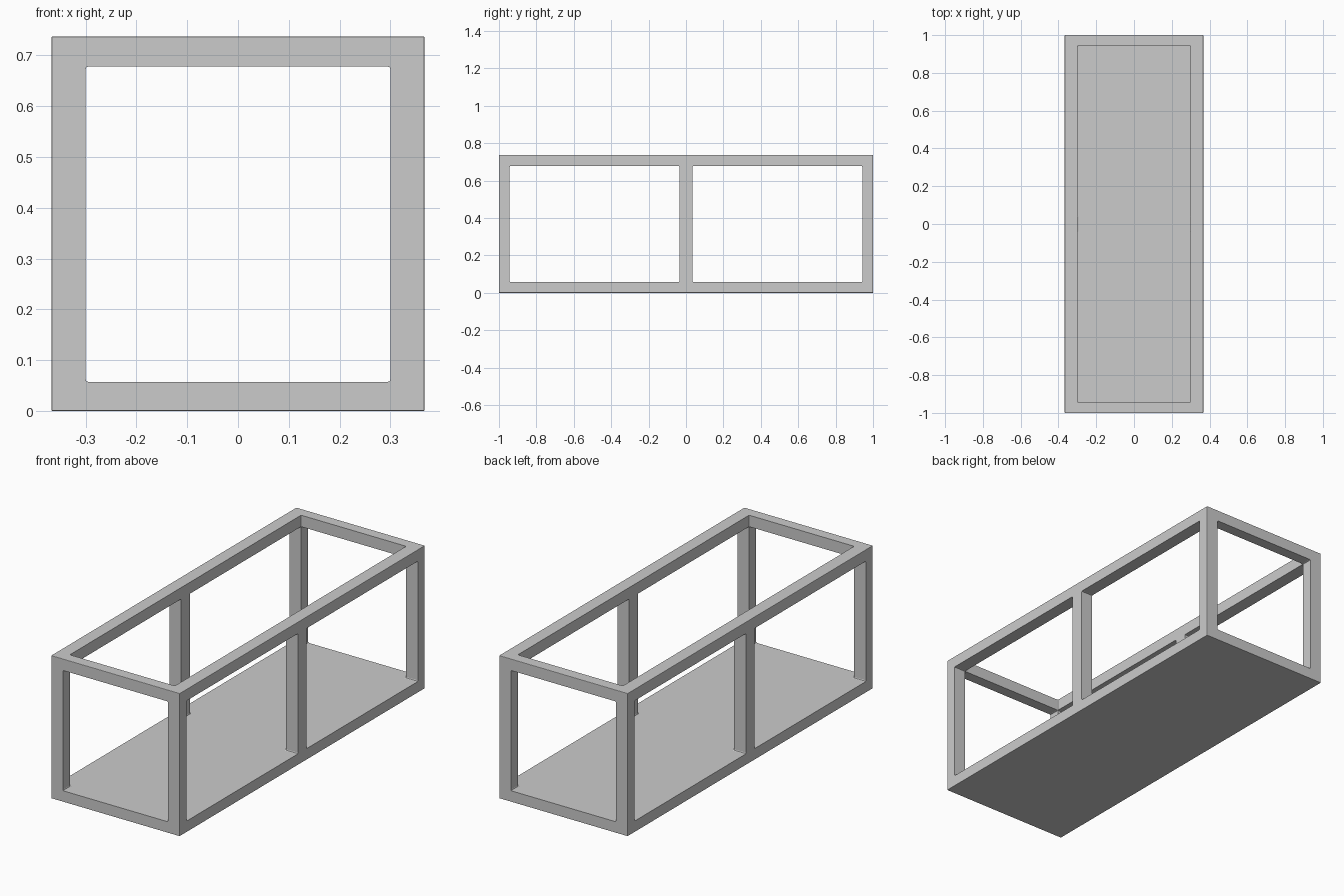
import bpy, bmesh
from mathutils import Vector

if "Cube" in bpy.data.objects:
    bpy.data.objects.remove(bpy.data.objects["Cube"])

X, Y, Z = 0.367, 1.0, 0.737            # outer half width, half length, height
IX, IY, Z0, Z1 = 0.30, 0.943, 0.057, 0.678  # opening limits
MID = 0.035                            # half width of the middle posts


def box(name, lo, hi, axis=None, radius=0.0):
    """Box between two corners; rounds edges along one axis, or all edges."""
    lo, hi = Vector(lo), Vector(hi)
    bm = bmesh.new()
    bmesh.ops.create_cube(bm, size=1)
    for v in bm.verts:
        v.co = Vector([(lo[i] + hi[i]) / 2 + v.co[i] * (hi[i] - lo[i]) for i in range(3)])
    edges = [e for e in bm.edges if axis is None or
             abs((e.verts[0].co - e.verts[1].co).normalized()[axis]) > 0.9]
    if radius:
        bmesh.ops.bevel(bm, geom=edges, offset=radius, segments=2,
                        profile=0.5, affect='EDGES')
    mesh = bpy.data.meshes.new(name)
    bm.to_mesh(mesh)
    bm.free()
    ob = bpy.data.objects.new(name, mesh)
    bpy.context.collection.objects.link(ob)
    return ob


# Solid block that becomes the frame with its floor
frame = box("frame", (-X, -Y, 0), (X, Y, Z), None, 0.002)

# Openings: end to end, two bays side to side, and the open top
R = 0.006
cutters = [
    box("end_opening", (-IX, -1.2, Z0), (IX, 1.2, Z1), 1, R),
    box("top_opening", (-IX, -IY, Z0 + 0.2), (IX, IY, 1.0), 2, R),
    box("front_bay", (-0.6, -IY, Z0), (0.6, -MID, Z1), 0, R),
    box("back_bay", (-0.6, MID, Z0), (0.6, IY, Z1), 0, R),
]
bpy.context.view_layer.objects.active = frame
for c in cutters:
    c.hide_render = True
    m = frame.modifiers.new(c.name, 'BOOLEAN')
    m.operation, m.solver, m.object = 'DIFFERENCE', 'EXACT', c
    bpy.ops.object.modifier_apply(modifier=m.name)
for c in cutters:
    bpy.data.objects.remove(c, do_unlink=True)
